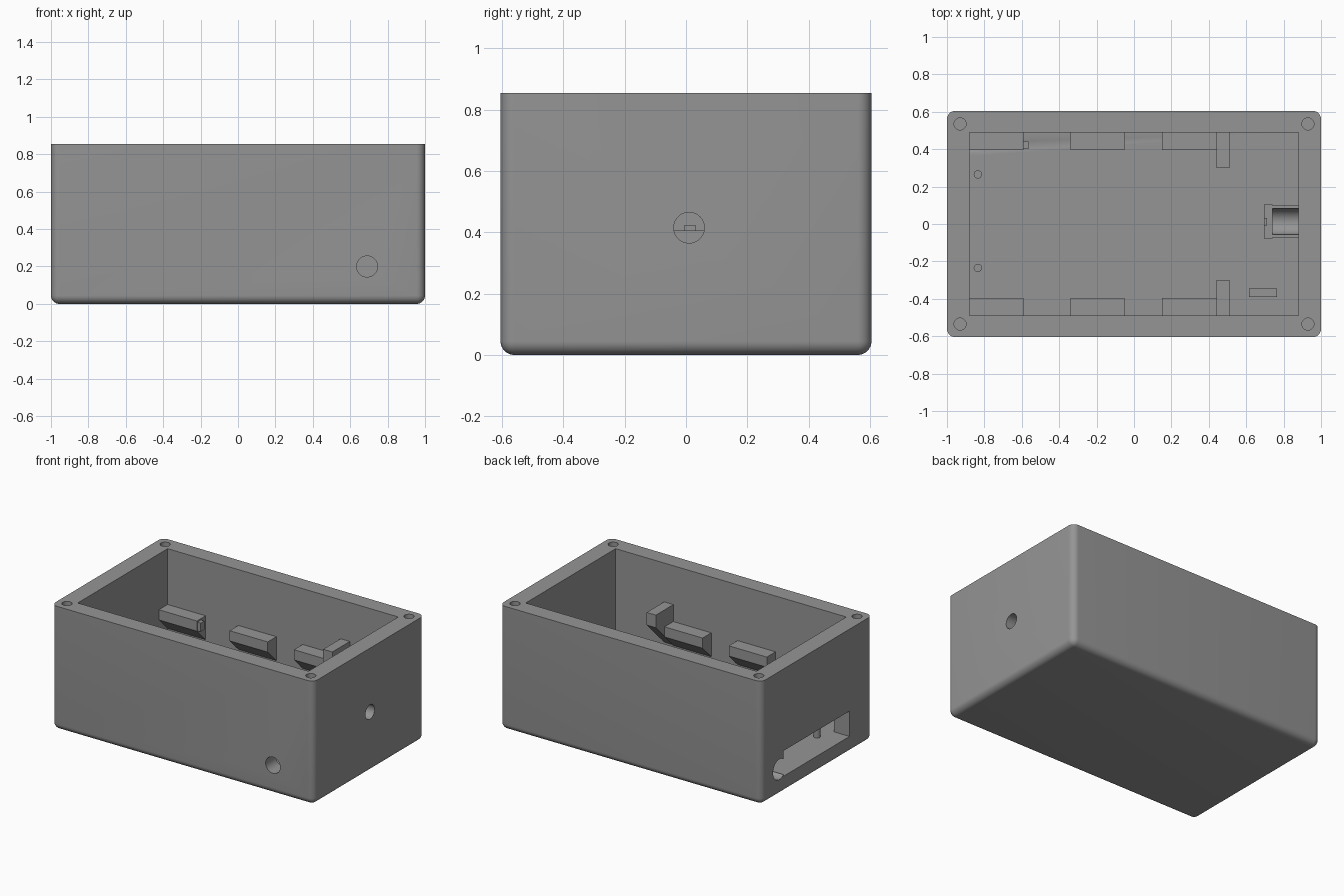
import bpy, bmesh, math
from mathutils import Vector

if "Cube" in bpy.data.objects:
    bpy.data.objects.remove(bpy.data.objects["Cube"])

W, D, H = 1.0, 0.605, 0.855      # half width, half depth, height
IX, IY, FLOOR = 0.88, 0.49, 0.115  # inner half sizes, floor level

grey = bpy.data.materials.new("grey plastic")
grey.diffuse_color = (0.30, 0.30, 0.30, 1)
grey.use_nodes = True
grey.node_tree.nodes["Principled BSDF"].inputs["Base Color"].default_value = grey.diffuse_color


def finish(name, bm):
    bmesh.ops.recalc_face_normals(bm, faces=bm.faces[:])
    me = bpy.data.meshes.new(name)
    bm.to_mesh(me)
    bm.free()
    ob = bpy.data.objects.new(name, me)
    bpy.context.collection.objects.link(ob)
    me.materials.append(grey)
    return ob


def box(name, x0, x1, y0, y1, z0, z1):
    bm = bmesh.new()
    bmesh.ops.create_cube(bm, size=1)
    for v in bm.verts:
        v.co = Vector(((x0, x1)[v.co.x > 0], (y0, y1)[v.co.y > 0], (z0, z1)[v.co.z > 0]))
    return finish(name, bm)


def extrude(name, profile, direction):
    """Closed profile of 3D points pushed along a direction."""
    bm = bmesh.new()
    face = bm.faces.new([bm.verts.new(p) for p in profile])
    new = bmesh.ops.extrude_face_region(bm, geom=[face])["geom"]
    bmesh.ops.translate(bm, vec=direction, verts=[g for g in new if isinstance(g, bmesh.types.BMVert)])
    return finish(name, bm)


def cylinder(name, start, direction, r, n=40):
    d = Vector(direction)
    u = d.orthogonal().normalized()
    w = d.normalized().cross(u)
    ring = [Vector(start) + r * (math.cos(a) * u + math.sin(a) * w)
            for a in (2 * math.pi * i / n for i in range(n))]
    return extrude(name, ring, d)


def smooth(ob):
    bpy.ops.object.select_all(action='DESELECT')
    bpy.context.view_layer.objects.active = ob
    ob.select_set(True)
    bpy.ops.object.shade_smooth_by_angle(angle=math.radians(30))


def cut(ob, cutter):
    m = ob.modifiers.new("cut", 'BOOLEAN')
    m.operation, m.solver, m.object = 'DIFFERENCE', 'EXACT', cutter
    bpy.context.view_layer.objects.active = ob
    bpy.ops.object.modifier_apply(modifier=m.name)
    bpy.data.objects.remove(cutter)


# Enclosure with rounded upright and bottom edges
body = box("enclosure", -W, W, -D, D, 0, H)
bm = bmesh.new()
bm.from_mesh(body.data)
edges = [e for e in bm.edges if min(v.co.z for v in e.verts) < 0.01]
bmesh.ops.bevel(bm, geom=edges, offset=0.045, segments=8, profile=0.5, affect='EDGES')
bm.to_mesh(body.data)
bm.free()

# Cavity, corner screw holes, side holes and connector slot
cut(body, box("cavity_cutter", -IX, IX, -IY, IY, FLOOR, 1))
for sx in (-1, 1):
    for sy in (-1, 1):
        cut(body, cylinder("screw_cutter", (sx * 0.93, sy * 0.535, 0.6), (0, 0, 0.4), 0.032))
cut(body, cylinder("front_hole_cutter", (0.69, -0.7, 0.2), (0, 0.25, 0), 0.056))
cut(body, cylinder("right_hole_cutter", (0.85, 0.01, 0.415), (0.3, 0, 0), 0.05))
cut(body, cylinder("left_hole_cutter", (-1.1, 0.41, 0.18), (0.28, 0, 0), 0.07))
cut(body, box("slot_cutter", -1.1, -0.85, -0.354, 0.365, FLOOR, 0.29))
smooth(body)

# Board rails and end stops along both long walls, with sloped undersides
for side, sy in (("front", -1), ("back", 1)):
    def bracket(name, x0, x1, y, z0, z1):
        prof = [(x0, sy * IY, z1), (x0, sy * y, z1), (x0, sy * y, z0),
                (x0, sy * IY, z0 - (IY - y))]
        extrude(name, prof, (x1 - x0, 0, 0))
    for i, x in enumerate((-0.88, -0.34, 0.15)):
        bracket(f"{side}_rail_{i + 1}", x, x + 0.29, 0.395, 0.40, 0.47)
    bracket(f"{side}_end_stop", 0.44, 0.51, 0.30, 0.50, 0.587)
box("rail_tab", -0.59, -0.565, 0.40, 0.44, 0.40, 0.46)

# Locating pins and backing plate on the floor
for i, y in enumerate((0.265, -0.235)):
    smooth(cylinder(f"locating_pin_{i + 1}", (-0.835, y, FLOOR), (0, 0, 0.08), 0.022, 24))
box("backing_plate", 0.615, 0.765, -0.39, -0.345, FLOOR, 0.28)

# Half-pipe cradle behind the right hole, closed by an end plate with a tab
CY, CZ = 0.013, 0.405


def arc(x, r, rev=False, n=20):
    pts = [(x, CY + r * math.cos(a), CZ + r * math.sin(a))
           for a in (math.pi + math.pi * i / n for i in range(n + 1))]
    return pts[::-1] if rev else pts


smooth(extrude("cradle", arc(0.72, 0.086) + arc(0.72, 0.07, True), (0.16, 0, 0)))
smooth(extrude("cradle_end", arc(0.695, 0.09), (0.045, 0, 0)))
box("cradle_tab", 0.695, 0.71, CY - 0.02, CY + 0.02, CZ, CZ + 0.017)
